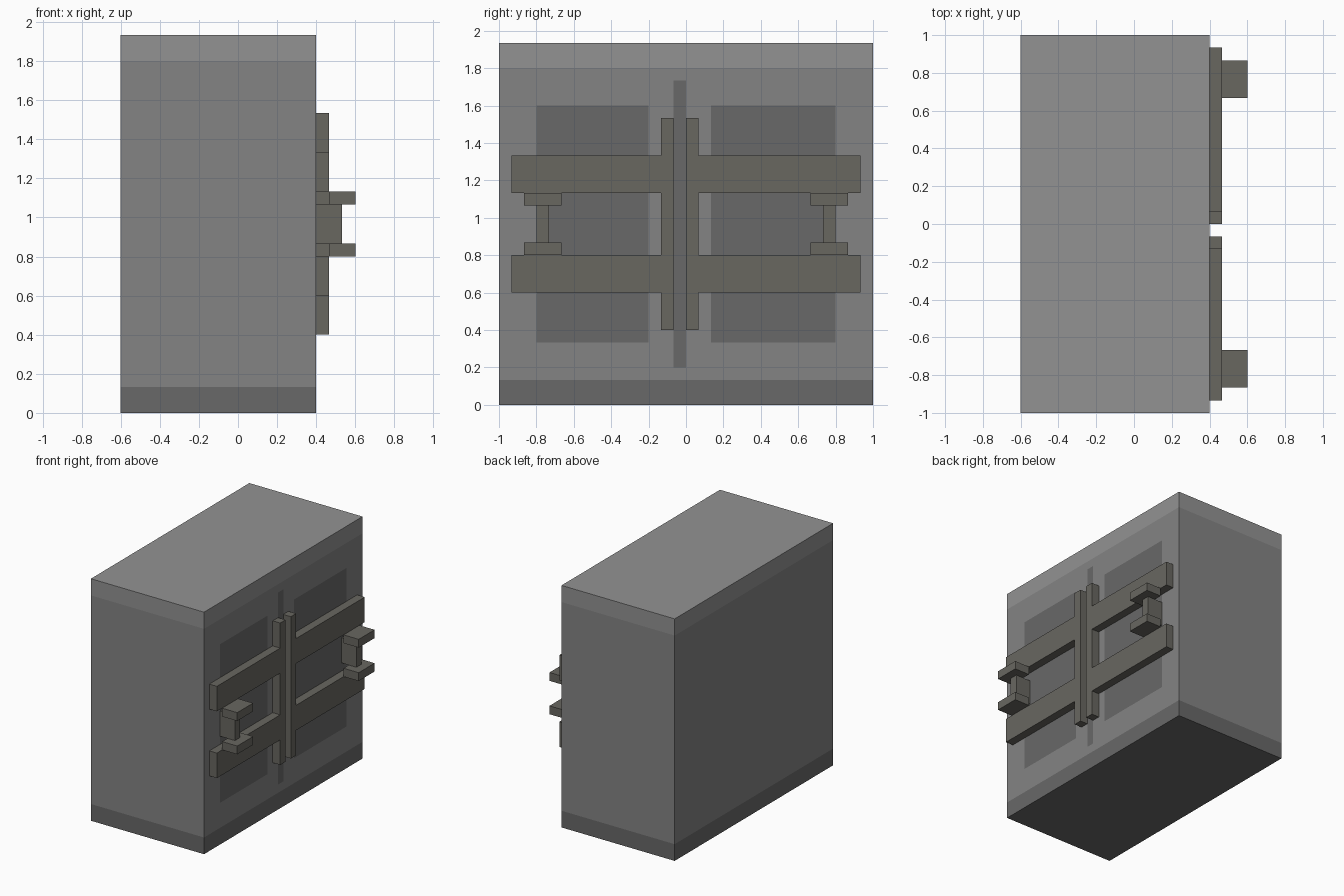
import bpy, bmesh
from mathutils import Vector

if "Cube" in bpy.data.objects:
    bpy.data.objects.remove(bpy.data.objects["Cube"])

U = 1 / 15  # design grid unit


def material(name, rgb):
    m = bpy.data.materials.new(name)
    m.diffuse_color = (*rgb, 1)
    m.use_nodes = True
    m.node_tree.nodes["Principled BSDF"].inputs["Base Color"].default_value = m.diffuse_color
    return m


BODY = material("body_grey", (0.23, 0.23, 0.23))
TRIM = material("top_grey", (0.29, 0.29, 0.29))
DARK = material("panel_grey", (0.14, 0.14, 0.14))
METAL = material("metal", (0.14, 0.135, 0.118))


def box_mesh(bm, lo, hi):
    """Add an axis-aligned box, corners in grid units."""
    lo, hi = Vector(lo) * U, Vector(hi) * U
    verts = bmesh.ops.create_cube(bm, size=1)["verts"]
    for v in verts:
        v.co = Vector((lo[i] + (v.co[i] + 0.5) * (hi[i] - lo[i]) for i in range(3)))


def make_object(name, bm, mats):
    mesh = bpy.data.meshes.new(name)
    bm.to_mesh(mesh)
    bm.free()
    for m in mats:
        mesh.materials.append(m)
    ob = bpy.data.objects.new(name, mesh)
    bpy.context.collection.objects.link(ob)
    return ob


def cut(bm, axis, pos, faces=None):
    normal = Vector((0, 0, 0))
    normal[axis] = 1
    faces = list(bm.faces) if faces is None else faces
    edges = {e for f in faces for e in f.edges}
    verts = {v for f in faces for v in f.verts}
    bmesh.ops.bisect_plane(bm, geom=list(verts) + list(edges) + faces,
                           plane_co=normal * pos * U, plane_no=normal)


# Cabinet: one closed block, coloured in flush bands and door panels
bm = bmesh.new()
box_mesh(bm, (-9, -15, 0), (6, 15, 29))
for z in (2, 27):
    cut(bm, 2, z)


def door_faces():
    return [f for f in bm.faces if f.normal.x > 0.9
            and 2 < f.calc_center_median().z / U < 27]


bm.normal_update()
for axis, positions in ((1, (-12, -3, -1, 0, 2, 12)), (2, (3, 5, 24, 26))):
    for p in positions:
        cut(bm, axis, p, door_faces())
        bm.normal_update()

panels = [(-12, -3, 5, 24), (2, 12, 5, 24), (-1, 0, 3, 26)]
for f in bm.faces:
    c = f.calc_center_median() / U
    if c.z < 2:
        f.material_index = 2
    elif c.z > 27:
        f.material_index = 1
    elif f.normal.x > 0.9 and any(a < c.y < b and d < c.z < e for a, b, d, e in panels):
        f.material_index = 2
make_object("cabinet", bm, [BODY, TRIM, DARK])


def part(name, lo, hi):
    bm = bmesh.new()
    box_mesh(bm, lo, hi)
    return make_object(name, bm, [METAL])


for side, s, inner in (("left", -1, -2), ("right", 1, 1)):
    def span(a, b):
        return sorted((a * s, b * s))

    # Upright beside the centre slot
    part(side + "_upright", (6, min(inner, inner + 1), 6), (7, inner + 1, 23)) if s < 0 else \
        part(side + "_upright", (6, 0, 6), (7, 1, 23))

    # Horizontal braces and the handle mounts resting against them
    y0, y1 = span(2 if s < 0 else 1, 14)
    m0, m1 = span(10, 13)
    for level, brace_z, mount_z in (("lower", 9, 12), ("upper", 17, 16)):
        part(f"{side}_{level}_brace", (6, y0, brace_z), (7, y1, brace_z + 3))
        part(f"{side}_{level}_handle_mount", (7, m0, mount_z), (9, m1, mount_z + 1))

    # Handle grip
    g0, g1 = span(11, 12)
    part(side + "_handle_grip", (6, g0, 13), (8, g1, 16))
